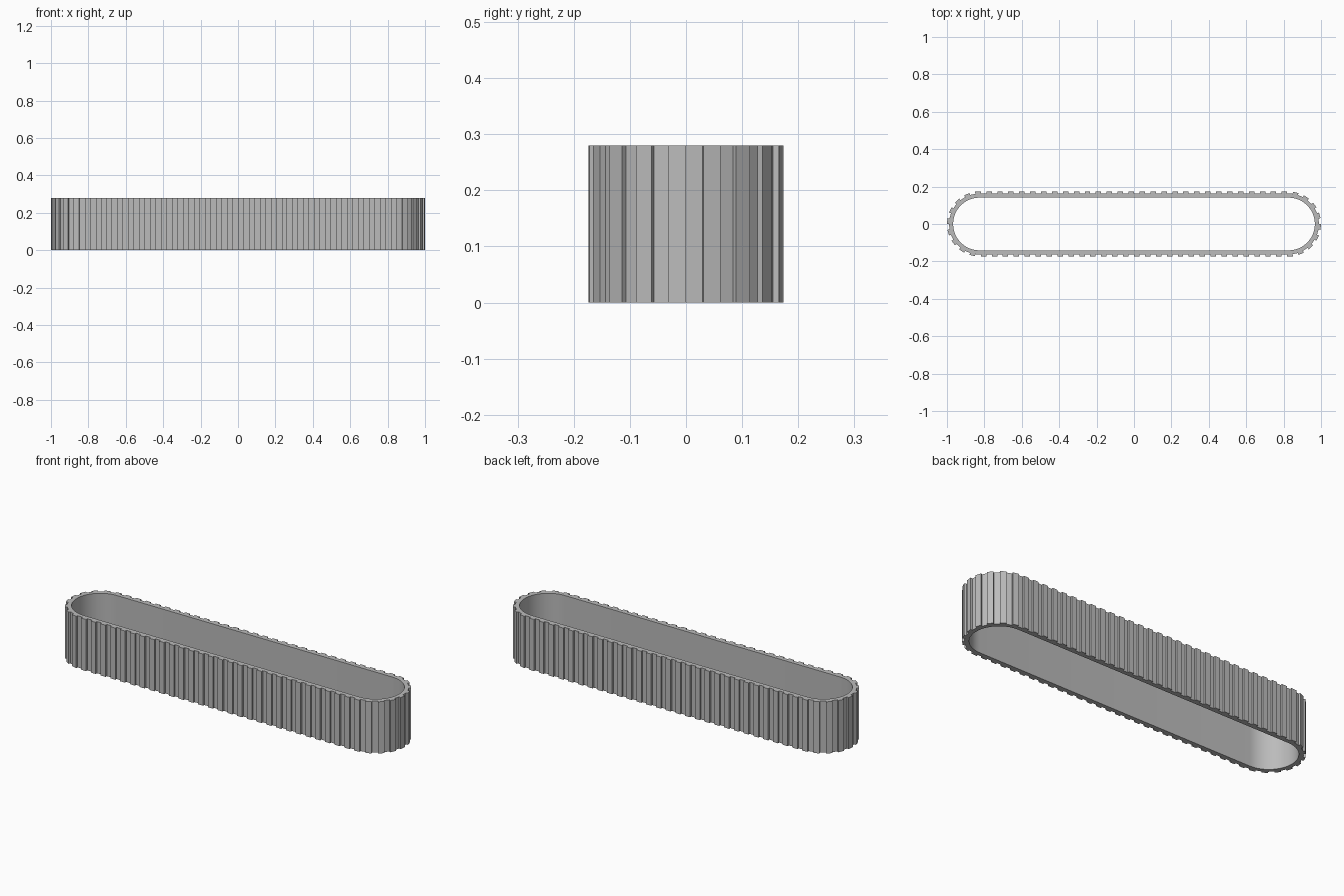
import bpy
import bmesh
from math import pi, cos, sin, radians

cube = bpy.data.objects.get("Cube")
if cube:
    bpy.data.objects.remove(cube, do_unlink=True)

HALF = 0.826       # distance from the middle to each end's arc centre
INNER, ROOT, TIP = 0.141, 0.163, 0.174
HEIGHT = 0.28
TEETH = 74
ARC_STEPS = 24
PERIMETER = 4 * HALF + 2 * pi * ROOT


def belt_point(s, r):
    """Point at distance s along the belt, offset r from its centre line."""
    turn, s = divmod(s, PERIMETER / 2)
    quarter = pi * ROOT / 2
    if s < quarter:
        a = s / ROOT
        x, y = HALF + r * cos(a), r * sin(a)
    elif s < quarter + 2 * HALF:
        x, y = HALF - (s - quarter), r
    else:
        a = pi / 2 + (s - quarter - 2 * HALF) / ROOT
        x, y = -HALF + r * cos(a), r * sin(a)
    return (x, y) if turn % 2 == 0 else (-x, -y)


# Toothed outside: half a pitch of gap, then half a pitch of tooth
pitch = PERIMETER / TEETH
outer = []
for i in range(TEETH):
    for step, radius in ((0, ROOT), (0.5, ROOT), (0.5, TIP), (1, TIP)):
        outer.append(belt_point((i + step) * pitch, radius))

# Smooth inside: two half circles joined by straight runs
inner = []
for side in (1, -1):
    for i in range(ARC_STEPS + 1):
        a = -pi / 2 + pi * i / ARC_STEPS
        inner.append((side * (HALF + INNER * cos(a)), side * INNER * sin(a)))

# Fill between both outlines and raise it to the belt's width
bm = bmesh.new()
edges = []
for loop in (outer, inner):
    verts = [bm.verts.new((x, y, 0)) for x, y in loop]
    edges += [bm.edges.new((verts[i - 1], verts[i])) for i in range(len(verts))]
bmesh.ops.triangle_fill(bm, edges=edges, use_beauty=True)
raised = bmesh.ops.extrude_face_region(bm, geom=bm.faces[:], use_keep_orig=True)
top = [v for v in raised["geom"] if isinstance(v, bmesh.types.BMVert)]
bmesh.ops.translate(bm, verts=top, vec=(0, 0, HEIGHT))
bmesh.ops.recalc_face_normals(bm, faces=bm.faces[:])
mesh = bpy.data.meshes.new("toothed_belt")
bm.to_mesh(mesh)
bm.free()

belt = bpy.data.objects.new("toothed_belt", mesh)
bpy.context.collection.objects.link(belt)

# One plain grey
grey = bpy.data.materials.new("grey")
grey.use_nodes = True
color = (0.5, 0.5, 0.5, 1)
grey.diffuse_color = color
grey.node_tree.nodes["Principled BSDF"].inputs["Base Color"].default_value = color
mesh.materials.append(grey)

# Round the inside, keep the teeth crisp
bpy.ops.object.select_all(action="DESELECT")
belt.select_set(True)
bpy.context.view_layer.objects.active = belt
bpy.ops.object.shade_smooth_by_angle(angle=radians(9))
